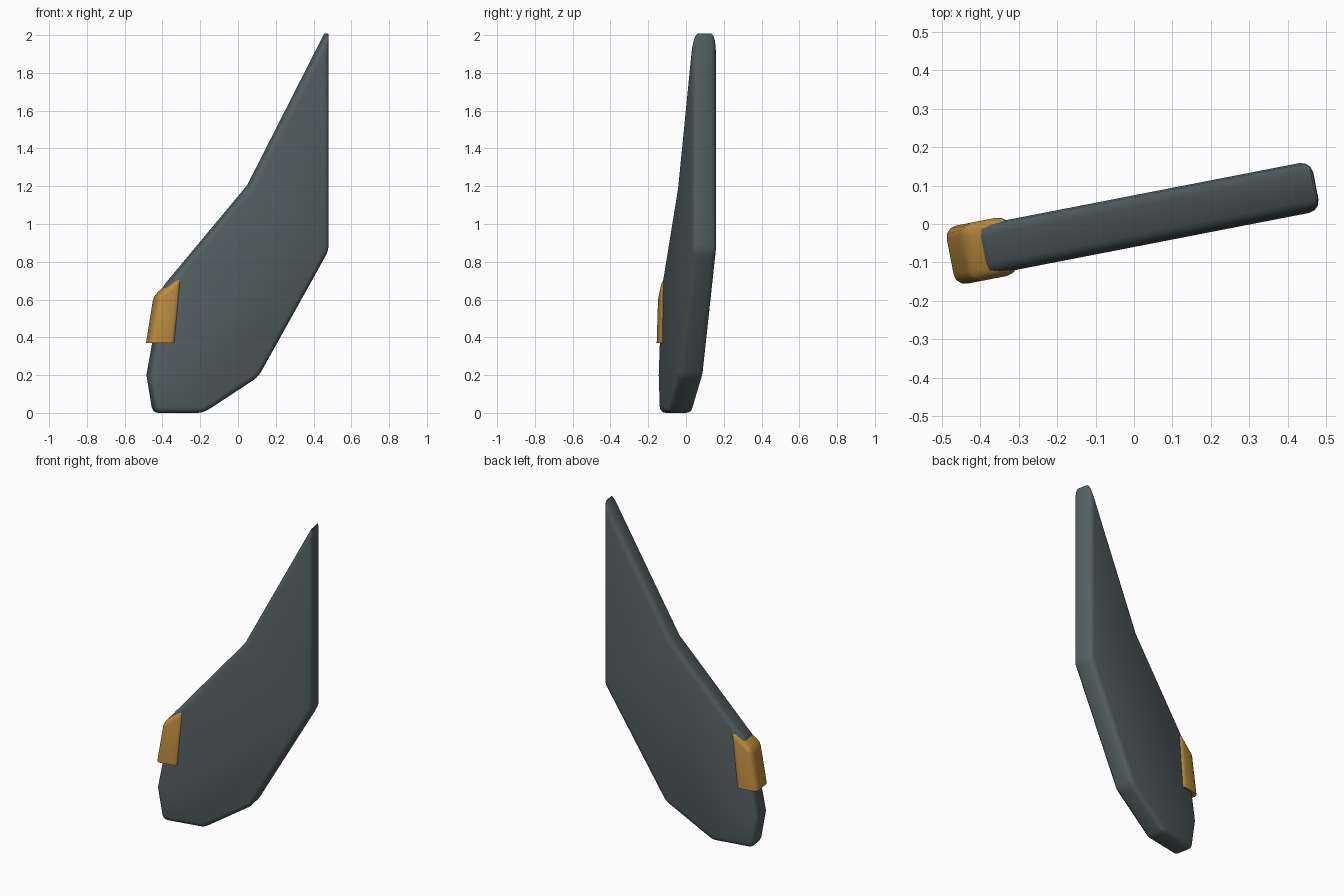
import bpy, bmesh, math

cube = bpy.data.objects.get("Cube")
if cube:
    bpy.data.objects.remove(cube, do_unlink=True)

YAW = math.radians(11)


def material(name, rgb):
    m = bpy.data.materials.new(name)
    m.use_nodes = True
    m.diffuse_color = (*rgb, 1)
    bsdf = next(n for n in m.node_tree.nodes if n.type == "BSDF_PRINCIPLED")
    bsdf.inputs["Base Color"].default_value = (*rgb, 1)
    return m


def bevelled_plate(name, profile, half, bevel, mat, sharp_z=None):
    """Extrude an x-z profile, round its edges and turn it by the fin's yaw."""
    bm = bmesh.new()
    front = [bm.verts.new((x / math.cos(YAW), -half, z)) for x, z in profile]
    face = bm.faces.new(front)
    ext = bmesh.ops.extrude_face_region(bm, geom=[face])["geom"]
    moved = [v for v in ext if isinstance(v, bmesh.types.BMVert)]
    bmesh.ops.translate(bm, verts=moved, vec=(0, 2 * half, 0))
    bmesh.ops.recalc_face_normals(bm, faces=bm.faces[:])
    # round every clear corner, leaving a flat cut end sharp where asked
    edges = [e for e in bm.edges if e.calc_face_angle(0) > math.radians(27)
             and not (sharp_z is not None
                      and all(abs(v.co.z - sharp_z) < 1e-4 for v in e.verts))]
    bmesh.ops.bevel(bm, geom=edges, offset=bevel, segments=3, profile=0.5,
                    affect="EDGES", clamp_overlap=True)
    me = bpy.data.meshes.new(name)
    bm.to_mesh(me)
    bm.free()
    me.materials.append(mat)
    ob = bpy.data.objects.new(name, me)
    bpy.context.collection.objects.link(ob)
    ob.location.y = 0.0075
    ob.rotation_euler.z = YAW
    bpy.ops.object.select_all(action="DESELECT")
    ob.select_set(True)
    bpy.context.view_layer.objects.active = ob
    bpy.ops.object.shade_smooth_by_angle(angle=math.radians(35))
    return ob


slate = material("slate grey", (0.09, 0.117, 0.122))
gold = material("dull gold", (0.51, 0.27, 0.05))

# swept fin blade
bevelled_plate("fin_blade", [
    (-0.445, 0.0), (-0.19, 0.0), (0.10, 0.19), (0.473, 0.86),
    (0.473, 2.027), (0.055, 1.205), (-0.395, 0.665), (-0.478, 0.20)],
    0.066, 0.03, slate)

# clamp wrapped round the leading edge, flat underneath
bevelled_plate("edge_clamp", [
    (-0.478, 0.37), (-0.343, 0.37), (-0.308, 0.735), (-0.438, 0.62)],
    0.077, 0.03, gold, sharp_z=0.37)
